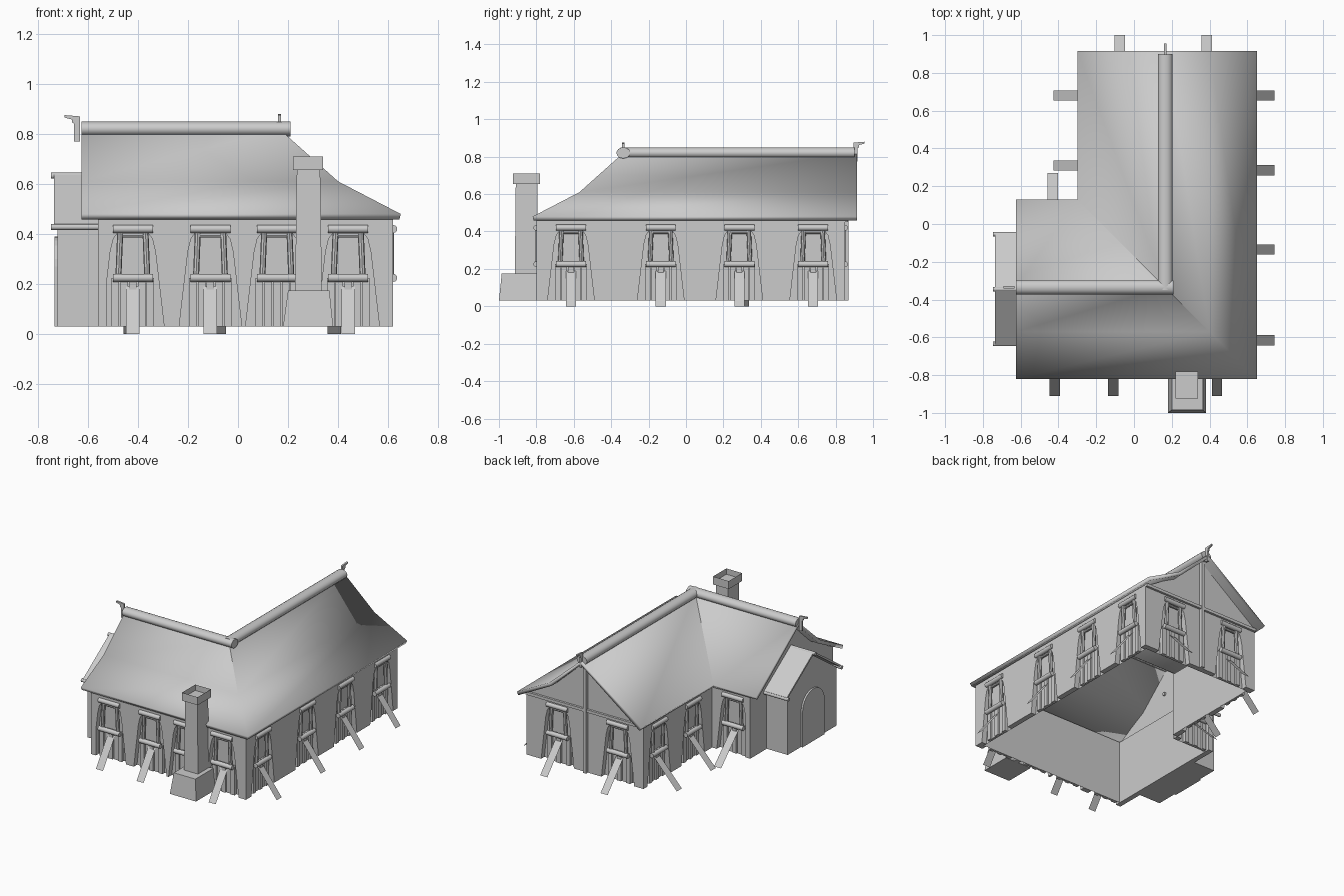
import bpy, bmesh, math
from mathutils import Matrix, Vector

if "Cube" in bpy.data.objects:
    bpy.data.objects.remove(bpy.data.objects["Cube"])


def finish(bm, name, mat=None, smooth=True):
    if mat is not None:
        bm.transform(mat)
    me = bpy.data.meshes.new(name)
    bm.to_mesh(me)
    bm.free()
    ob = bpy.data.objects.new(name, me)
    bpy.context.collection.objects.link(ob)
    if smooth:
        bpy.ops.object.select_all(action='DESELECT')
        ob.select_set(True)
        bpy.context.view_layer.objects.active = ob
        bpy.ops.object.shade_smooth_by_angle(angle=math.radians(40))
    return ob


def box(bm, x, y, z):
    m = Matrix.Translation(((x[0]+x[1])/2, (y[0]+y[1])/2, (z[0]+z[1])/2)) @ \
        Matrix.Diagonal((x[1]-x[0], y[1]-y[0], z[1]-z[0], 1))
    bmesh.ops.create_cube(bm, size=1, matrix=m)


def rod(bm, a, b, r, flat=1.0, n=12):
    # cylinder from a to b, optionally flattened in z
    a, b = Vector(a), Vector(b)
    rot = (b - a).to_track_quat('Z', 'Y').to_matrix().to_4x4()
    mid = (a + b) / 2
    m = Matrix.Translation(mid) @ Matrix.Diagonal((1, 1, flat, 1)) @ rot
    bmesh.ops.create_cone(bm, cap_ends=True, segments=n, radius1=r, radius2=r,
                          depth=(b-a).length, matrix=m)


def prism(bm, pts, off):
    # polygon extruded by the vector off
    f = bm.faces.new([bm.verts.new(p) for p in pts])
    g = bmesh.ops.extrude_face_region(bm, geom=[f], use_keep_orig=True)
    bmesh.ops.translate(bm, vec=off, verts=[v for v in g['geom'] if isinstance(v, bmesh.types.BMVert)])
    bmesh.ops.recalc_face_normals(bm, faces=bm.faces)


def frustum(bm, lo, hi, z0, z1, caps=True):
    # four-sided taper; lo and hi are (x0, x1, y0, y1)
    ring = lambda r, z: [bm.verts.new(p) for p in
                         ((r[0], r[2], z), (r[1], r[2], z), (r[1], r[3], z), (r[0], r[3], z))]
    a, b = ring(lo, z0), ring(hi, z1)
    for i in range(4):
        bm.faces.new((a[i], a[(i+1) % 4], b[(i+1) % 4], b[i]))
    if caps:
        bm.faces.new(b)
        bm.faces.new(a[::-1])


BASE, TOP = 0.03, 0.465


def wall(side, a, b, bays, run, no_strut=()):
    # local frame: x along the wall, -y outward
    a, b = Vector((*a, 0)), Vector((*b, 0))
    d = (b - a).normalized()
    n = Vector((0, 0, 1)).cross(d)
    m = Matrix((d, n, (0, 0, 1))).transposed().to_4x4()
    m.translation = a
    L = (b - a).length
    ts = sorted(abs(c - (a.x if abs(d.x) > .5 else a.y)) for c in bays)
    skip = [abs(c - (a.x if abs(d.x) > .5 else a.y)) for c in no_strut]

    # outer skin with arched bays, plus the recessed wall behind it
    arch = [(-.125, BASE), (-.09, .33), (-.078, .38), (-.05, .42)]
    arch += [(-x, z) for x, z in arch[::-1]]
    pts = [(0, 0, BASE)]
    for t in ts:
        pts += [(t + x, 0, z) for x, z in arch]
    pts += [(L, 0, BASE), (L, 0, TOP), (0, 0, TOP)]
    bm = bmesh.new()
    prism(bm, pts, (0, .035, 0))
    bm.faces.new([bm.verts.new(p) for p in ((0, .036, BASE), (L, .036, BASE), (L, .036, TOP), (0, .036, TOP))])
    finish(bm, side + "_wall", m, False)
    if not ts:
        return

    frames, boards, struts = bmesh.new(), bmesh.new(), bmesh.new()
    for t in ts:
        rod(frames, (t-.08, .0, .42), (t+.08, .0, .42), .016)
        rod(frames, (t-.08, .0, .225), (t+.08, .0, .225), .016)
        rod(frames, (t-.05, .01, .395), (t+.05, .01, .395), .009, n=8)
        for s in (-1, 1):
            rod(frames, (t+s*.058, .008, .22), (t+s*.05, .008, .42), .012, n=8)
        for k, x in enumerate((-.085, -.05, -.015, .02, .055)):
            y = .012 + .008 * (k % 2)
            box(boards, (t+x, t+x+.03), (y, .036), (BASE, .225))
        if t not in skip:
            struts.faces.new([struts.verts.new(p) for p in (
                (t-.027, -run, 0), (t+.027, -run, 0), (t+.027, .02, .19), (t-.027, .02, .19))])
    finish(frames, side + "_window_frames", m)
    finish(boards, side + "_boards", m, False)
    finish(struts, side + "_struts", m, False)


wall("front", (-.56, -.80), (.62, -.80), (-.42, -.11, .155, .44), .11, (.155,))
wall("right", (.62, -.80), (.62, .85), (-.615, -.135, .285, .68), .125)
wall("back", (.62, .85), (-.27, .85), (.385, -.075), .15)
wall("inner_left", (-.27, .85), (-.27, .10), (.68, .31), .155)
wall("inner_back", (-.27, .10), (-.56, .10), (-.43,), .17)
wall("left", (-.56, .10), (-.56, -.80), (), 0)

# roof: hipped outer corner with flared eaves, straight inner valley
bm = bmesh.new()
P = {k: bm.verts.new(v) for k, v in dict(
    rc=(.165, -.335, .82), rn=(.165, .915, .82), rw=(-.625, -.335, .82),
    kc=(.40, -.57, .61), kn=(.40, .915, .61), kw=(-.625, -.57, .61),
    ec=(.65, -.82, .48), en=(.65, .915, .48), ew=(-.625, -.82, .48),
    vc=(-.30, .13, .48), vn=(-.30, .915, .48), vw=(-.625, .13, .48)).items()}
for f in ("ec en kn kc", "kc kn rn rc", "ew ec kc kw", "kw kc rc rw", "vn vc rc rn", "vc vw rw rc"):
    bm.faces.new([P[k] for k in f.split()])
roof = finish(bm, "roof")
sol = roof.modifiers.new("thickness", 'SOLIDIFY')
sol.thickness, sol.offset = .024, -1

# gable walls under the two roof ends
bm = bmesh.new()
prism(bm, [(.62, .85, .455), (.40, .85, .59), (.165, .85, .80), (-.27, .85, .48), (-.27, .85, .455)], (0, -.02, 0))
prism(bm, [(-.56, -.80, .455), (-.56, -.57, .59), (-.56, -.335, .80), (-.56, .10, .48), (-.56, .10, .455)], (.02, 0, 0))
finish(bm, "gable_walls", smooth=False)

# post and tie beam on the back gable
bm = bmesh.new()
box(bm, (.153, .177), (.845, .87), (BASE, .80))
box(bm, (-.27, .62), (.845, .865), (.45, .47))
finish(bm, "gable_timbers", smooth=False)

# ridge logs
bm = bmesh.new()
rod(bm, (.165, -.35, .82), (.165, .90, .82), .039, .77, 16)
rod(bm, (-.625, -.335, .82), (.21, -.335, .82), .037, .8, 16)
finish(bm, "ridge_logs")

# carved finials at the ridge ends
bm = bmesh.new()
prof = [(0, .77), (.022, .77), (.022, .84), (.03, .845), (.03, .857), (.06, .865), (.06, .875), (0, .87)]
prism(bm, [(-.632-u, -.341, z) for u, z in prof], (0, .012, 0))
prism(bm, [(.159, .895+u, z + .005) for u, z in prof], (.012, 0, 0))
finish(bm, "finials", smooth=False)

# chimney: base, shaft and hollow cap
bm = bmesh.new()
frustum(bm, (.18, .38, -1.0, -.79), (.20, .365, -.985, -.79), .03, .175)
frustum(bm, (.228, .335, -.915, -.79), (.235, .328, -.91, -.795), .175, .66)
frustum(bm, (.22, .34, -.925, -.78), (.22, .34, -.925, -.78), .655, .71)
cap = max((f for f in bm.faces), key=lambda f: f.calc_center_median().z)
bmesh.ops.inset_individual(bm, faces=[cap], thickness=.018)
bmesh.ops.translate(bm, vec=(0, 0, -.04), verts=cap.verts)
bmesh.ops.recalc_face_normals(bm, faces=bm.faces)
finish(bm, "chimney", smooth=False)

# entrance porch on the left end
YC = -.345
bm = bmesh.new()
prism(bm, [(-.72, YC-.265, BASE), (-.72, YC+.265, BASE), (-.72, YC+.265, .435),
           (-.72, YC, .62), (-.72, YC-.265, .435)], (.16, 0, 0))
finish(bm, "porch_body", smooth=False)

bm = bmesh.new()
prism(bm, [(-.735, YC-.295, .425), (-.735, YC, .63), (-.735, YC+.295, .425),
           (-.735, YC+.295, .44), (-.735, YC, .645), (-.735, YC-.295, .44)], (.175, 0, 0))
finish(bm, "porch_roof", smooth=False)

bm = bmesh.new()
for y, z in ((YC-.29, .428), (YC+.29, .428), (YC, .633)):
    rod(bm, (-.747, y, z), (-.53, y, z), .012)
finish(bm, "porch_poles")

# arched door
bm = bmesh.new()
arc = [(YC + .12*math.cos(a), .27 + .12*math.sin(a)) for a in (math.pi*i/12 for i in range(13))]
prism(bm, [(-.732, y, z) for y, z in [(YC-.12, BASE), (YC+.12, BASE)] + arc], (.015, 0, 0))
finish(bm, "arched_door", smooth=False)
